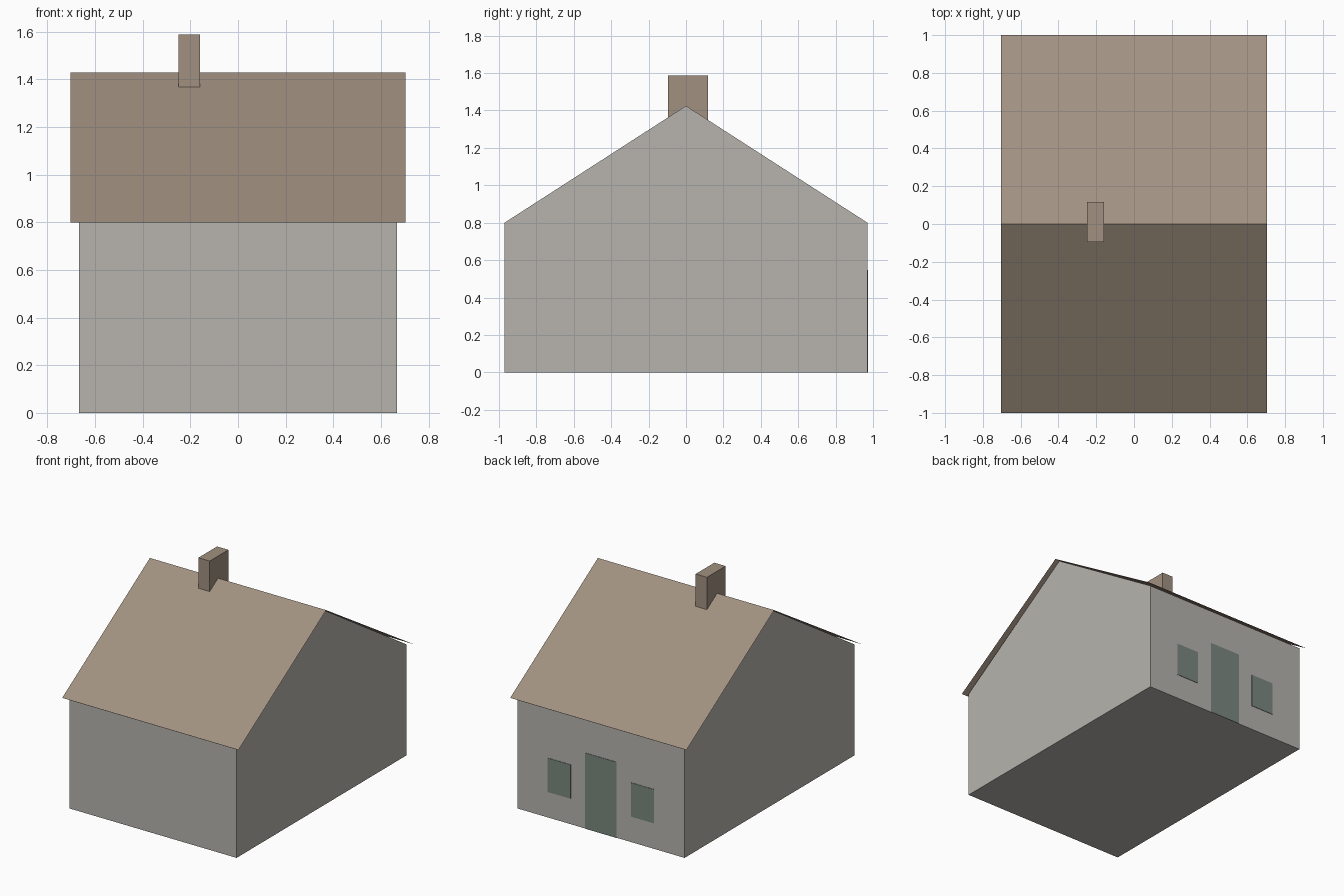
import bpy
import bmesh
from mathutils import Matrix

cube = bpy.data.objects.get("Cube")
if cube:
    bpy.data.objects.remove(cube, do_unlink=True)


def make_material(name, srgb):
    linear = [((c / 255 + 0.055) / 1.055) ** 2.4 for c in srgb] + [1.0]
    mat = bpy.data.materials.new(name)
    mat.use_nodes = True
    mat.diffuse_color = linear
    mat.node_tree.nodes["Principled BSDF"].inputs["Base Color"].default_value = linear
    return mat


wall_grey = make_material("wall grey", (183, 180, 174))
roof_brown = make_material("roof brown", (161, 145, 129))
opening_green = make_material("opening green", (122, 135, 126))


def add_object(name, bm, mat):
    mesh = bpy.data.meshes.new(name)
    bm.to_mesh(mesh)
    bm.free()
    mesh.materials.append(mat)
    obj = bpy.data.objects.new(name, mesh)
    bpy.context.collection.objects.link(obj)
    return obj


def add_box(name, low, high, mat):
    bm = bmesh.new()
    size = [b - a for a, b in zip(low, high)]
    centre = [(a + b) / 2 for a, b in zip(low, high)]
    bmesh.ops.create_cube(bm, size=1, matrix=Matrix.Translation(centre) @ Matrix.Diagonal((*size, 1)))
    return add_object(name, bm, mat)


def extrude_profile(name, profile, half_width, mat, closed):
    """Sweep a y-z profile along x, as a solid or as an open sheet."""
    bm = bmesh.new()
    right = [bm.verts.new((-half_width, y, z)) for y, z in profile]
    left = [bm.verts.new((half_width, y, z)) for y, z in profile]
    count = len(profile)
    for i in range(count if closed else count - 1):
        j = (i + 1) % count
        bm.faces.new((right[i], left[i], left[j], right[j]))
    if closed:
        bm.faces.new(right)
        bm.faces.new(left[::-1])
        bmesh.ops.recalc_face_normals(bm, faces=bm.faces)
    return add_object(name, bm, mat)


HALF_X, HALF_Y = 0.668, 0.97
EAVE, RIDGE = 0.80, 1.428

# Gabled walls with a floor
extrude_profile("walls", [(-HALF_Y, 0), (-HALF_Y, EAVE), (0, RIDGE - 0.003),
                          (HALF_Y, EAVE), (HALF_Y, 0)], HALF_X, wall_grey, True)

# Thin roof sheet overhanging the walls
extrude_profile("roof", [(-1, EAVE), (0, RIDGE), (1, EAVE)], 0.704, roof_brown, False)

# Chimney straddling the ridge
add_box("chimney", (-0.249, -0.096, 1.25), (-0.159, 0.117, 1.588), roof_brown)

# Door and windows as thin plates on the back wall
inner, outer = HALF_Y - 0.002, HALF_Y + 0.003
add_box("door", (-0.125, inner, 0), (0.125, outer, 0.547), opening_green)
for side, x in (("left", 0.333), ("right", -0.333)):
    add_box(side + "_window", (x - 0.092, inner, 0.185), (x + 0.092, outer, 0.43), opening_green)
